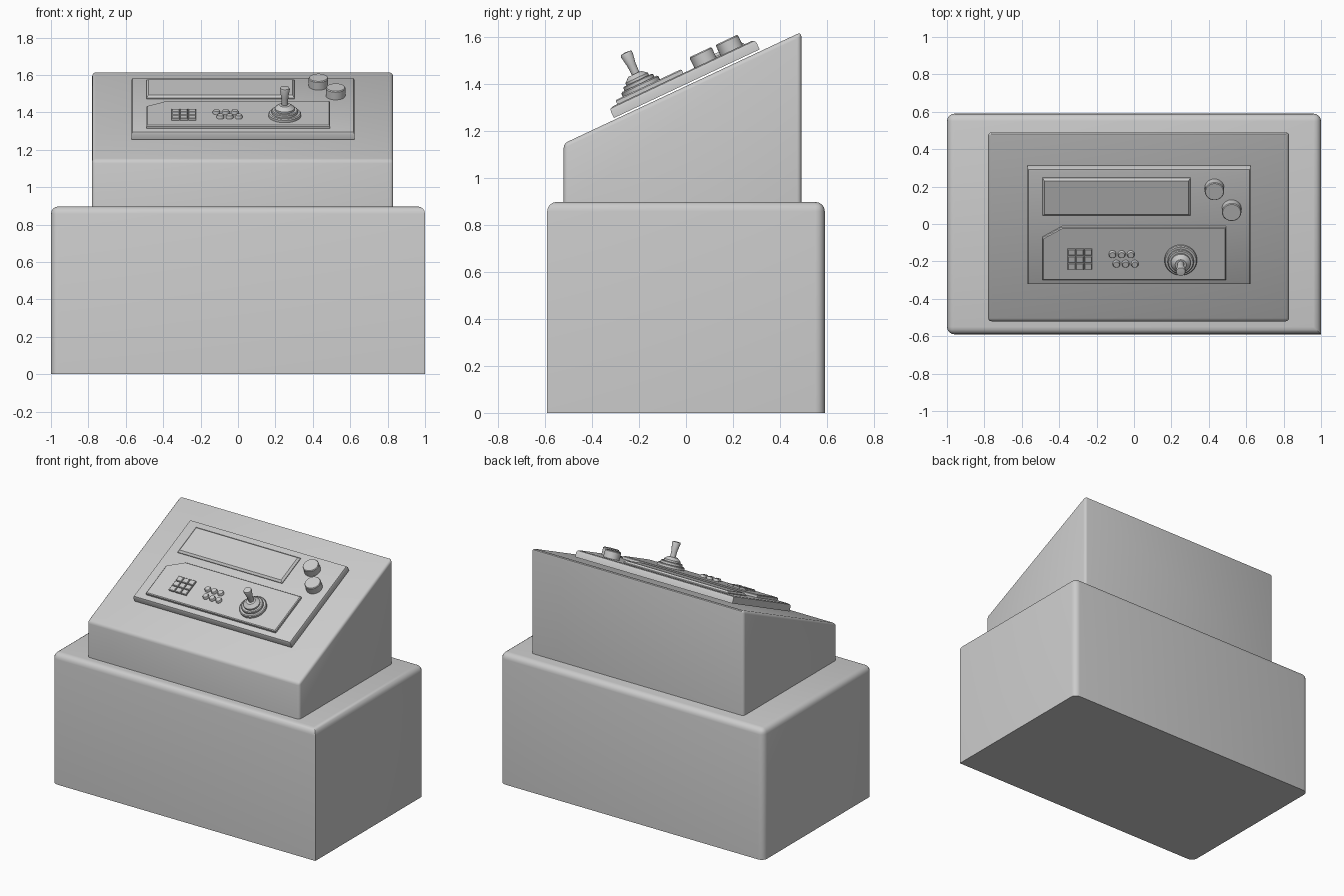
import bpy, bmesh, math
from mathutils import Matrix, Vector

if "Cube" in bpy.data.objects:
    bpy.data.objects.remove(bpy.data.objects["Cube"])

# Frame lying on the sloped console face: x across, y up the slope, z outwards
TILT = Matrix.Translation((0, 0, 1.389)) @ Matrix.Rotation(math.radians(25.2), 4, 'X')


def finish(name, bm, matrix=None):
    bmesh.ops.recalc_face_normals(bm, faces=bm.faces)
    mesh = bpy.data.meshes.new(name)
    bm.to_mesh(mesh)
    bm.free()
    ob = bpy.data.objects.new(name, mesh)
    bpy.context.collection.objects.link(ob)
    if matrix:
        ob.matrix_world = matrix
    bpy.ops.object.select_all(action='DESELECT')
    ob.select_set(True)
    bpy.context.view_layer.objects.active = ob
    bpy.ops.object.shade_smooth_by_angle(angle=math.radians(35))
    return ob


def add_prism(bm, points, direction):
    face = bm.faces.new([bm.verts.new(p) for p in points])
    ext = bmesh.ops.extrude_face_region(bm, geom=[face])
    moved = [g for g in ext['geom'] if isinstance(g, bmesh.types.BMVert)]
    bmesh.ops.translate(bm, verts=moved, vec=Vector(direction))


def bevel(bm, test, width, segments):
    edges = [e for e in bm.edges if test(e.verts[0].co, e.verts[1].co)]
    bmesh.ops.bevel(bm, geom=edges, offset=width, segments=segments,
                    profile=0.5, affect='EDGES')


def plate(name, outline, low, high, chamfer, segments=1):
    bm = bmesh.new()
    add_prism(bm, [(x, y, low) for x, y in outline], (0, 0, high - low))
    bevel(bm, lambda a, b: min(a.z, b.z) > high - 1e-4, chamfer, segments)
    return finish(name, bm, TILT)


def rect(x0, x1, y0, y1):
    return [(x0, y0), (x1, y0), (x1, y1), (x0, y1)]


def lathe(name, profile, x, y, steps=32):
    bm = bmesh.new()
    verts = [bm.verts.new((r, 0, z)) for r, z in profile]
    edges = [bm.edges.new(p) for p in zip(verts, verts[1:])]
    bmesh.ops.spin(bm, geom=verts + edges, axis=(0, 0, 1), cent=(0, 0, 0),
                   angle=math.tau, steps=steps)
    bmesh.ops.remove_doubles(bm, verts=bm.verts, dist=1e-5)
    return finish(name, bm, TILT @ Matrix.Translation((x, y, 0)))


# Base block: rounded top and three rounded uprights, front right upright sharp
bm = bmesh.new()
add_prism(bm, [(x, y, 0) for x, y in rect(-1, 1, -0.59, 0.59)], (0, 0, 0.897))
bevel(bm, lambda a, b: max(a.z, b.z) > 0.5
      and not (abs(a.z - b.z) > 0.5 and a.x > 0 and a.y < 0), 0.04, 4)
finish("base_block", bm)

# Sloped console
bm = bmesh.new()
add_prism(bm, [(-0.78, -0.52, 0.885), (-0.78, 0.49, 0.885),
               (-0.78, 0.49, 1.619), (-0.78, -0.52, 1.145)], (1.61, 0, 0))
bevel(bm, lambda a, b: max(a.z, b.z) > 1.0, 0.018, 3)
finish("sloped_console", bm)

# Panel, screen and control plate
plate("control_panel", rect(-0.57, 0.623, -0.335, 0.35), 0.008, 0.055, 0.016, 2)
plate("screen", rect(-0.49, 0.303, 0.078, 0.3), 0.05, 0.072, 0.012)
plate("control_plate", [(-0.49, -0.297), (0.492, -0.297), (0.492, 0.013),
                        (-0.385, 0.013), (-0.49, -0.05)], 0.05, 0.074, 0.005)

# Keypad
for row in range(3):
    for col in range(3):
        x, y = -0.289 + (col - 1) * 0.045, -0.17 + (row - 1) * 0.042
        plate(f"key_{row}_{col}", rect(x - 0.0205, x + 0.0205, y - 0.019, y + 0.019),
              0.07, 0.086, 0.003)

# Round buttons in two staggered rows
for row, (x0, y) in enumerate([(-0.115, -0.142), (-0.094, -0.198)]):
    for col in range(3):
        lathe(f"button_{row}_{col}", [(0, 0.07), (0.02, 0.07), (0.02, 0.084),
                                      (0.016, 0.091), (0, 0.091)],
              x0 + col * 0.049, y, 20)

# Dials
for i, (x, y) in enumerate([(0.43, 0.24), (0.522, 0.117)]):
    lathe(f"dial_{i}", [(0, 0.05), (0.052, 0.05), (0.052, 0.1), (0.048, 0.105),
                        (0, 0.105)], x, y)

# Joystick with stepped collar
lathe("joystick_collar", [(0, 0.07), (0.087, 0.07), (0.087, 0.088), (0.082, 0.093),
                          (0.07, 0.093), (0.07, 0.106), (0.065, 0.11), (0.053, 0.11),
                          (0.053, 0.121), (0.047, 0.126), (0.03, 0.14), (0, 0.14)],
      0.25, -0.175)
lathe("joystick_stick", [(0, 0.13), (0.017, 0.13), (0.019, 0.18), (0.027, 0.228),
                         (0.024, 0.237), (0, 0.24)], 0.25, -0.171, 24)
